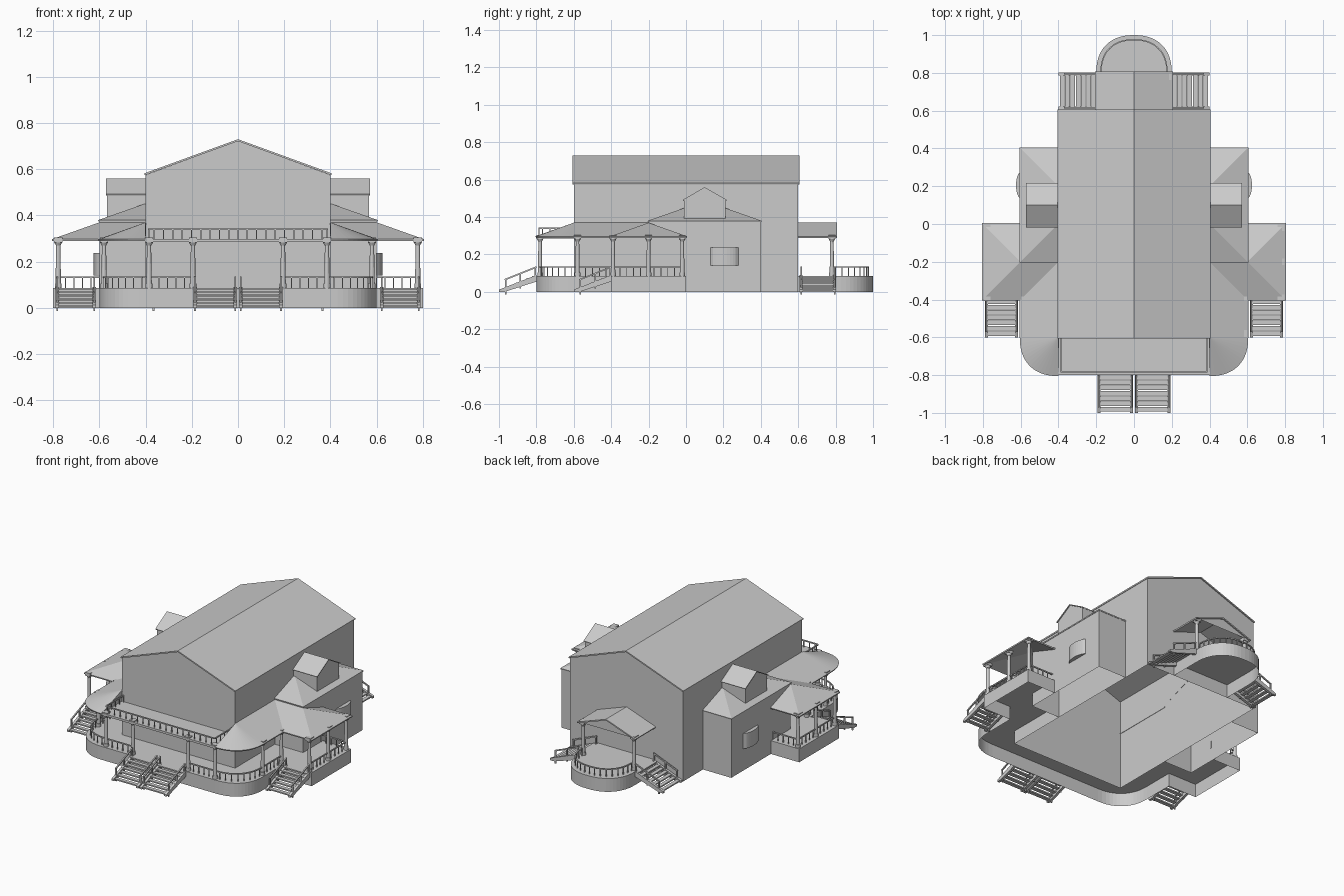
import bpy, bmesh, math
from mathutils import Vector, Matrix

if "Cube" in bpy.data.objects:
    bpy.data.objects.remove(bpy.data.objects["Cube"])

DECK, EAVE, PEAK = 0.085, 0.297, 0.37


def finish(bm, name, mirror=True, solid=0):
    me = bpy.data.meshes.new(name)
    bm.to_mesh(me)
    bm.free()
    ob = bpy.data.objects.new(name, me)
    bpy.context.collection.objects.link(ob)
    if solid:
        m = ob.modifiers.new("thickness", 'SOLIDIFY')
        m.thickness = solid
        m.offset = -1
    if mirror:
        ob.modifiers.new("mirror", 'MIRROR').use_clip = True
    return ob


def sheet(name, faces, mirror=True, solid=0):
    """Open surface from faces given as lists of points."""
    bm = bmesh.new()
    for f in faces:
        bm.faces.new([bm.verts.new(p) for p in f])
    bmesh.ops.remove_doubles(bm, verts=bm.verts, dist=1e-4)
    bmesh.ops.recalc_face_normals(bm, faces=bm.faces)
    if solid and sum(f.normal.z for f in bm.faces) < 0:
        bmesh.ops.reverse_faces(bm, faces=bm.faces)
    return finish(bm, name, mirror, solid)


def box(bm, lo, hi):
    lo, hi = Vector(lo), Vector(hi)
    bmesh.ops.create_cube(bm, size=1, matrix=Matrix.Translation((lo + hi) / 2)
                          @ Matrix.Diagonal((*(hi - lo), 1)))


def beam(bm, p, q, w=0.006):
    p, q = Vector(p), Vector(q)
    d = q - p
    bmesh.ops.create_cube(bm, size=1, matrix=Matrix.Translation((p + q) / 2)
                          @ d.to_track_quat('Z', 'Y').to_matrix().to_4x4()
                          @ Matrix.Diagonal((w, w, d.length, 1)))


def arc(cx, cy, r, a0, a1, n=14, e=2.3):
    """Slightly squared quarter or half round."""
    pts = []
    for i in range(n + 1):
        a = math.radians(a0 + (a1 - a0) * i / n)
        c, s = math.cos(a), math.sin(a)
        pts.append((cx + r * math.copysign(abs(c) ** (2 / e), c),
                    cy + r * math.copysign(abs(s) ** (2 / e), s)))
    return pts


def railing(bm, path, z, h=0.048, gap=0.036):
    for p, q in zip(path, path[1:]):
        beam(bm, (*p, z + h), (*q, z + h), 0.007)
    total = sum(math.dist(p, q) for p, q in zip(path, path[1:]))
    n = max(1, round(total / gap))
    for i in range(n + 1):
        t = total * i / n
        for p, q in zip(path, path[1:]):
            d = math.dist(p, q)
            if t <= d + 1e-6:
                x, y = Vector(p).lerp(Vector(q), t / d)
                beam(bm, (x, y, z), (x, y, z + h), 0.005)
                break
            t -= d


def stairs(name, x0, x1, origin, turn=0, mirror=True):
    """Open flight going down along local -y."""
    bm = bmesh.new()
    for i in range(7):
        y, z = -0.028 * i, DECK - 0.012 * i
        box(bm, (x0, y - 0.024, z - 0.008), (x1, y, z))
    for x in (x0, x1):
        prof = [(0, DECK + .005), (-0.2, 0.012), (-0.2, 0), (-0.17, 0), (0, DECK - 0.03)]
        f = bm.faces.new([bm.verts.new((x - 0.008, y, z)) for y, z in prof])
        r = bmesh.ops.extrude_face_region(bm, geom=[f])
        bmesh.ops.translate(bm, vec=(0.016, 0, 0),
                            verts=[v for v in r['geom'] if isinstance(v, bmesh.types.BMVert)])
        beam(bm, (x, 0, DECK + 0.048), (x, -0.17, DECK - 0.02), 0.008)
        for y in (-0.005, -0.085, -0.165):
            beam(bm, (x, y, DECK + y * 0.42 - 0.03), (x, y, DECK + 0.048 + y * 0.4), 0.008)
    bmesh.ops.recalc_face_normals(bm, faces=bm.faces)
    bm.transform(Matrix.Translation(origin) @ Matrix.Rotation(math.radians(turn), 4, 'Z'))
    finish(bm, name, mirror)


def deck(name, outer, inner):
    """Deck top with a skirt along the outer run, open underneath."""
    faces = [[(x, y, DECK) for x, y in outer + inner]]
    for (a, b), (c, d) in zip(outer, outer[1:]):
        faces.append([(a, b, 0), (c, d, 0), (c, d, DECK), (a, b, DECK)])
    return sheet(name, faces)


# Main hall walls, open below
sheet("main_walls", [
    [(0, -.6, 0), (.4, -.6, 0), (.4, -.6, .575), (0, -.6, .722)],
    [(.4, -.6, 0), (.4, .6, 0), (.4, .6, .575), (.4, -.6, .575)],
    [(.4, .6, 0), (0, .6, 0), (0, .6, .722), (.4, .6, .575)]])
sheet("main_roof", [[(0, -.607, .73), (.406, -.607, .582), (.406, .607, .582), (0, .607, .73)]], solid=.008)

# Side wings with hipped roofs
sheet("wing_walls", [
    [(.4, -.2, 0), (.6, -.2, 0), (.6, -.2, .375), (.4, -.2, .375)],
    [(.6, -.2, 0), (.6, .4, 0), (.6, .4, .375), (.6, -.2, .375)],
    [(.6, .4, 0), (.4, .4, 0), (.4, .4, .375), (.6, .4, .375)]])
a, b, c, d = (.4, -.205, .38), (.605, -.205, .38), (.605, .405, .38), (.4, .405, .38)
e, f = (.4, 0, .452), (.4, .2, .452)
sheet("wing_roof", [[a, b, e], [b, c, f, e], [c, d, f]], solid=.007)

# Dormers on the wings
sheet("dormer_walls", [
    [(.566, -.01, .385), (.566, .21, .385), (.566, .21, .492), (.566, .1, .555), (.566, -.01, .492)],
    [(.4, -.01, .385), (.566, -.01, .385), (.566, -.01, .492), (.4, -.01, .492)],
    [(.4, .21, .385), (.566, .21, .385), (.566, .21, .492), (.4, .21, .492)]])
sheet("dormer_roof", [
    [(.4, -.018, .492), (.572, -.018, .492), (.572, .1, .56), (.4, .1, .56)],
    [(.4, .218, .492), (.572, .218, .492), (.572, .1, .56), (.4, .1, .56)]], solid=.006)

# Curved bay windows on the wings
bay = [(.6 + .025 * math.sin(math.pi * i / 10) ** .6, .13 + .015 * i) for i in range(11)]
sheet("bay_window", [[(p[0], p[1], .14), (q[0], q[1], .14), (q[0], q[1], .237), (p[0], p[1], .237)]
                     for p, q in zip(bay, bay[1:])]
      + [[(x, y, z) for x, y in bay] for z in (.14, .237)])

# Wraparound porch deck and rear deck
corner = arc(.4, -.6, .2, -90, 0)
deck("porch_deck", [(0, -.8)] + corner + [(.6, -.4), (.8, -.4), (.8, 0), (.6, 0)],
     [(.6, -.2), (.4, -.2), (.4, -.6), (0, -.6)])
deck("rear_deck", [(.2, .6)] + arc(0, .8, .2, 0, 90), [(0, .6)])

# Porch roof: round corner, side slope, hipped side bay
A, B, C = (.4, -.6, PEAK), (.4, -.2, PEAK), (.6, -.2, PEAK)
rim = [(x, y, EAVE) for x, y in arc(.4, -.6, .205, -90, 0)]
v, w, u, t = (.605, -.405, EAVE), (.806, -.405, EAVE), (.806, .006, EAVE), (.6, .006, EAVE)
sheet("porch_roof", [[A, p, q] for p, q in zip(rim, rim[1:])]
      + [[A, rim[-1], v, B], [v, w, C, B], [w, u, C], [u, t, C]], solid=.008)
sheet("porch_roof_end", [[A, rim[0], (.4, -.6, EAVE)]])

# Balcony over the entrance
bm = bmesh.new()
box(bm, (-.4, -.8, .285), (.4, -.6, .299))
finish(bm, "balcony_floor", False)
bm = bmesh.new()
railing(bm, [(.385, -.605), (.385, -.785), (0, -.785)], .297, .044, .04)
finish(bm, "balcony_railing")

# Rear porch gable roof
sheet("rear_porch_roof", [[(0, .6, PEAK), (0, .808, PEAK), (.207, .808, EAVE), (.207, .6, EAVE)]], solid=.008)
sheet("rear_porch_gable", [[(0, .8, PEAK - .008), (.19, .8, EAVE), (0, .8, EAVE)]])

# Columns with base and capital
bm = bmesh.new()
for x, y in [(.195, -.78), (.385, -.78), (.58, -.58), (.58, -.39), (.778, -.39),
             (.778, -.2), (.778, -.02), (.18, .78)]:
    for z0, z1, r0, r1 in [(DECK, .105, .015, .015), (.105, .27, .012, .009), (.27, .285, .01, .018)]:
        bmesh.ops.create_cone(bm, cap_ends=True, segments=12, radius1=r0, radius2=r1, depth=z1 - z0,
                              matrix=Matrix.Translation((x, y, (z0 + z1) / 2)))
    box(bm, (x - .018, y - .018, .284), (x + .018, y + .018, .305))
finish(bm, "columns")

# Porch railings
bm = bmesh.new()
railing(bm, [(.195, -.78)] + arc(.385, -.585, .195, -90, 0) + [(.58, -.39)], DECK)
railing(bm, [(.778, -.39), (.778, -.02), (.6, -.02)], DECK)
railing(bm, arc(0, .8, .175, 0, 90), DECK)
finish(bm, "porch_railing")

# Stairs
stairs("front_stairs", .012, .186, (0, -.8, 0))
stairs("side_stairs", .622, .782, (0, -.4, 0))
stairs("rear_stairs", -.09, .09, (.2, .705, 0), 90)
